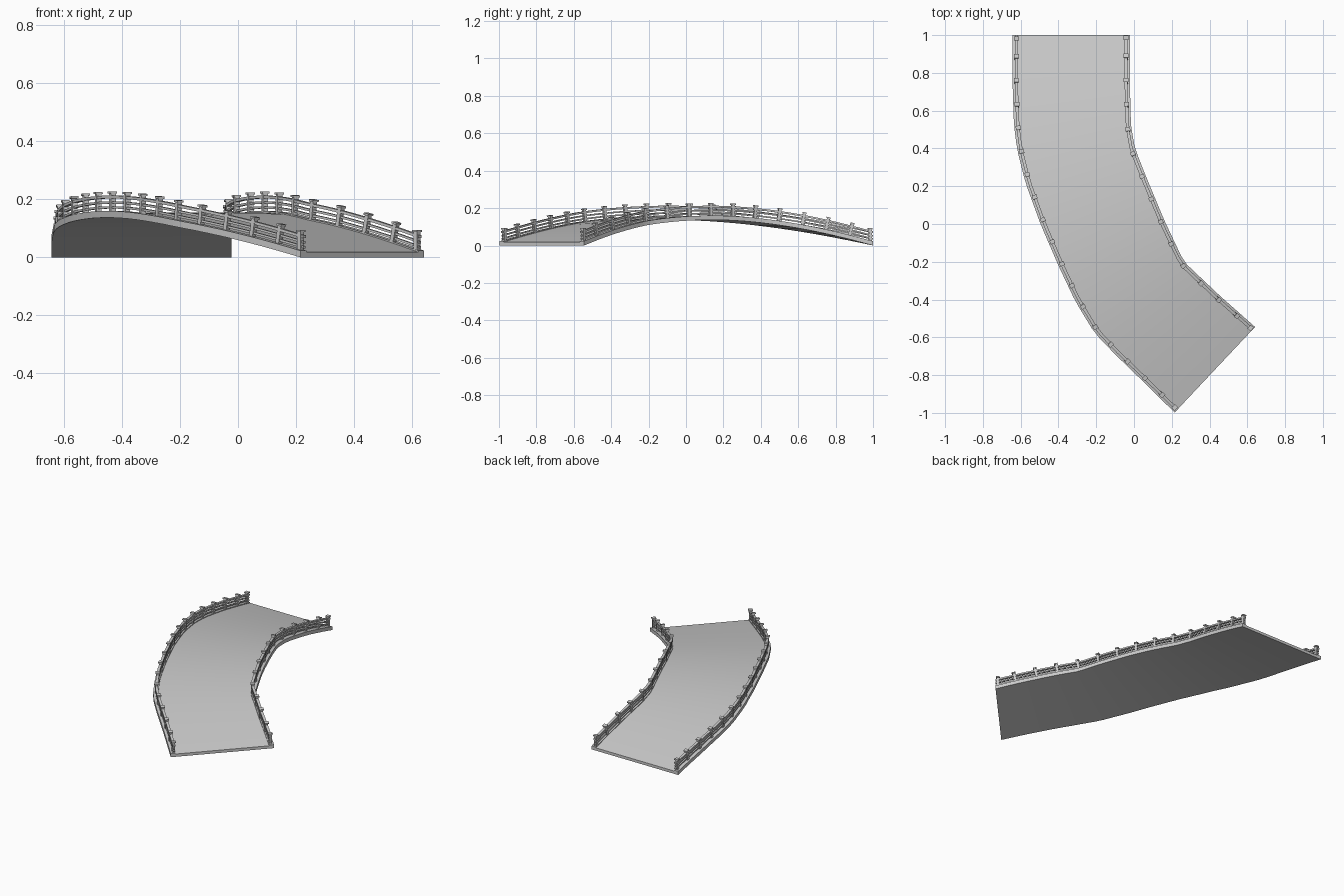
import bpy, bmesh, math
from mathutils import Vector, Matrix

if "Cube" in bpy.data.objects:
    bpy.data.objects.remove(bpy.data.objects["Cube"])

THICK = 0.018
LEFT = [(-.643, 1), (-.643, .75), (-.636, .53), (-.62, .4), (-.575, .22), (-.495, 0),
        (-.40, -.22), (-.31, -.41), (-.21, -.575), (-.10, -.69), (.06, -.845), (.215, -.998)]
RIGHT = [(-.022, 1), (-.022, .75), (-.016, .52), (.005, .4), (.06, .26), (.16, .02),
         (.25, -.17), (.28, -.215), (.46, -.385), (.641, -.545)]


def arch(t):
    # underside height along the bridge
    return 0.137 * (0.5 * 4 * t * (1 - t) + 0.5 * math.sin(math.pi * t))


def make_edge(pts):
    pts = [Vector(p) for p in pts]
    cum = [0]
    for a, b in zip(pts, pts[1:]):
        cum.append(cum[-1] + (b - a).length)

    def at(t):
        d = min(max(t, 0), 1) * cum[-1]
        for i in range(len(pts) - 1):
            if d <= cum[i + 1] + 1e-9:
                p = pts[i].lerp(pts[i + 1], (d - cum[i]) / (cum[i + 1] - cum[i]))
                return Vector((p.x, p.y, arch(min(max(t, 0), 1))))
    return at


def frame(edge, t, side):
    # position, 3D tangent, inward direction
    tan = (edge(t + .02) - edge(t - .02)).normalized()
    flat = Vector((tan.x, tan.y, 0)).normalized()
    return edge(t), tan, Vector((-flat.y, flat.x, 0)) * side


def loft(bm, rings):
    vs = [[bm.verts.new(p) for p in r] for r in rings]
    n = len(vs[0])
    for a, b in zip(vs, vs[1:]):
        for i in range(n):
            bm.faces.new((a[i], a[(i + 1) % n], b[(i + 1) % n], b[i]))
    bm.faces.new(vs[0])
    bm.faces.new(vs[-1])


def finish(bm, name):
    bmesh.ops.recalc_face_normals(bm, faces=bm.faces)
    me = bpy.data.meshes.new(name)
    bm.to_mesh(me)
    bm.free()
    ob = bpy.data.objects.new(name, me)
    bpy.context.collection.objects.link(ob)
    return ob


def box(bm, basis, pos, size, z0):
    m = Matrix.Translation(pos) @ basis @ Matrix.Translation((0, 0, z0 + size[2] / 2))
    bmesh.ops.create_cube(bm, size=1, matrix=m @ Matrix.Diagonal((*size, 1)))


left, right = make_edge(LEFT), make_edge(RIGHT)
N = 36
up = Vector((0, 0, THICK))

# arched curved deck slab
bm = bmesh.new()
loft(bm, [[left(i / N), right(i / N), right(i / N) + up, left(i / N) + up] for i in range(N + 1)])
deck = finish(bm, "deck")
bpy.context.view_layer.objects.active = deck
deck.select_set(True)
bpy.ops.object.shade_smooth_by_angle(angle=math.radians(25))

for label, edge, side, count in (("left", left, 1, 18), ("right", right, -1, 14)):
    # curb and three rails swept along the edge
    for part, n0, n1, z0, z1 in (("curb", 0, .03, 0, .005),
                                 ("low_rail", .015, .025, .013, .021),
                                 ("middle_rail", .015, .025, .030, .038),
                                 ("top_rail", .012, .028, .048, .058)):
        bm = bmesh.new()
        rings = []
        for i in range(N + 1):
            p, _, inn = frame(edge, i / N, side)
            rings.append([p + up + inn * n + Vector((0, 0, z))
                          for n, z in ((n0, z0), (n1, z0), (n1, z1), (n0, z1))])
        loft(bm, rings)
        finish(bm, f"{label}_{part}")

    # capped posts, leaning with the slope except at the ends
    bm = bmesh.new()
    for k in range(count + 1):
        end = k in (0, count)
        t = min(max(k / count, .008), .992)
        p, tan, inn = frame(edge, t, side)
        if end:
            tan = Vector((tan.x, tan.y, 0)).normalized()
        z = tan.cross(inn).normalized() * side
        basis = Matrix((tan, z.cross(tan), z)).transposed().to_4x4()
        pos = p + up + inn * .02
        box(bm, basis, pos, (.016, .018, .066), 0)
        box(bm, basis, pos, (.022, .026, .007), .065)
    finish(bm, f"{label}_posts")
